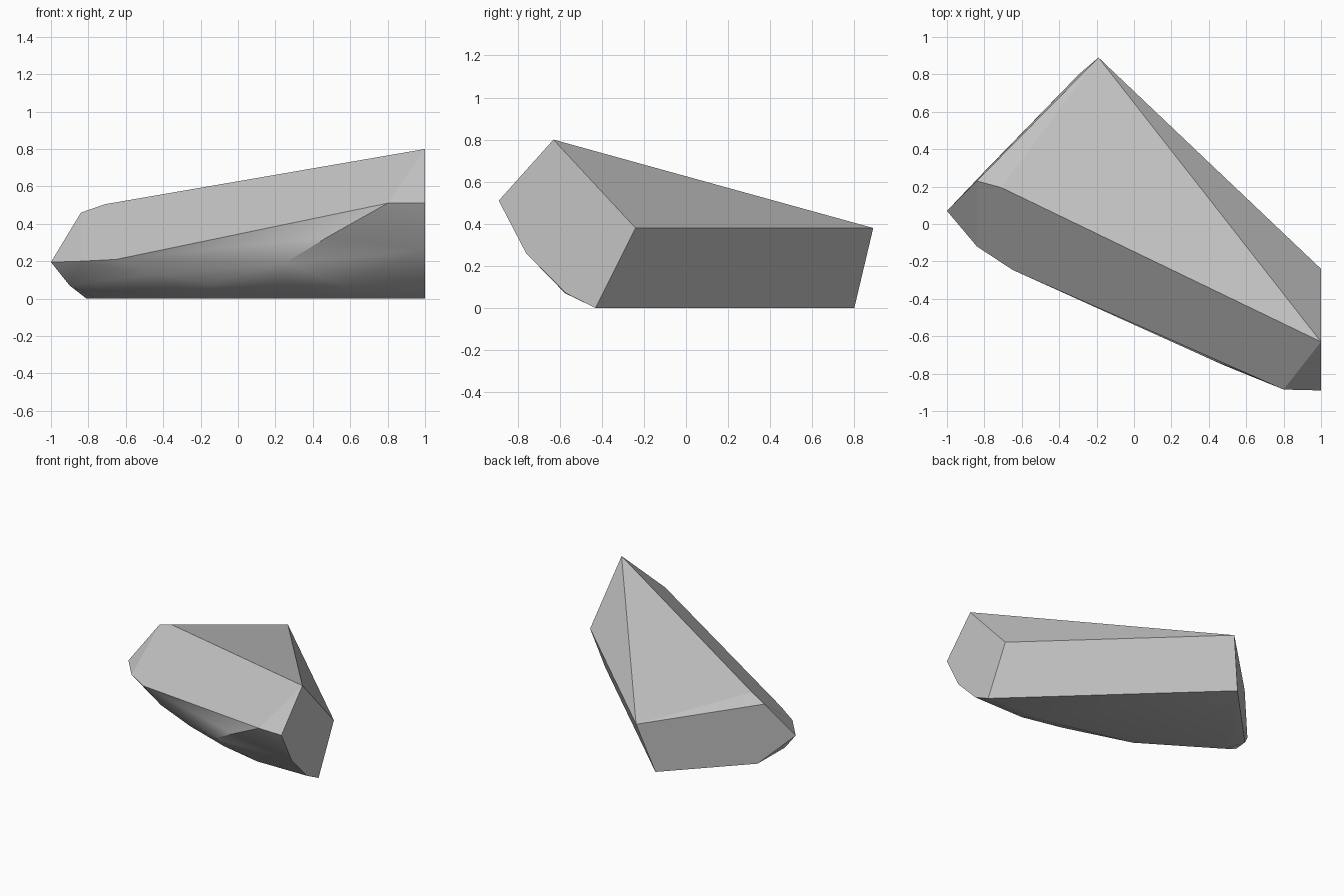
import bpy
import bmesh
import math

default_cube = bpy.data.objects.get("Cube")
if default_cube:
    bpy.data.objects.remove(default_cube, do_unlink=True)


def make_material(name, colour):
    material = bpy.data.materials.new(name)
    material.use_nodes = True
    material.diffuse_color = colour
    material.node_tree.nodes["Principled BSDF"].inputs["Base Color"].default_value = colour
    return material


def hull_object(name, corners, material):
    """Wrap the corner points in a convex hull and merge its flat facets."""
    bm = bmesh.new()
    for corner in corners:
        bm.verts.new(corner)
    hull = bmesh.ops.convex_hull(bm, input=bm.verts[:])
    unused = {item for key in ("geom_interior", "geom_unused")
              for item in hull[key] if isinstance(item, bmesh.types.BMVert)}
    bmesh.ops.delete(bm, geom=list(unused), context="VERTS")
    bmesh.ops.dissolve_limit(bm, angle_limit=math.radians(3),
                             verts=bm.verts[:], edges=bm.edges[:])
    bmesh.ops.recalc_face_normals(bm, faces=bm.faces[:])
    mesh = bpy.data.meshes.new(name)
    bm.to_mesh(mesh)
    bm.free()
    mesh.materials.append(material)
    rock = bpy.data.objects.new(name, mesh)
    bpy.context.collection.objects.link(rock)
    return rock


# Upper ridge: the high corner, the far end and the back peak
ridge = [(1, -.63, .8), (-.71, .195, .505), (-.84, .23, .46),
         (-.19, .89, .38), (1, -.24, .38)]

# Lower rim of the large sloping front facet
front_rim = [(1, -.89, .51), (.8, -.885, .51), (-.65, -.245, .21),
             (-.84, -.12, .2), (-1, .07, .195)]

# Rounded underside between the rim and the base
underside = [(1, -.76, .26), (.48, -.755, .33), (.25, -.635, .19),
             (-.46, -.297, .13), (1, -.57, .07), (.57, -.575, .07),
             (.24, -.518, .08), (-.15, -.38, .08), (-.9, .06, .07)]

# Flat base outline
base = [(1, -.43, 0), (.55, -.43, 0), (-.2, -.25, 0),
        (-.75, .1, 0), (-.81, .27, 0), (-.295, .8, 0)]

stone_grey = make_material("stone grey", (.55, .55, .55, 1))
rock = hull_object("rock", ridge + front_rim + underside + base, stone_grey)

# Soft shading on the worn underside, crisp edges between the large facets
bpy.ops.object.select_all(action="DESELECT")
rock.select_set(True)
bpy.context.view_layer.objects.active = rock
bpy.ops.object.shade_smooth_by_angle(angle=math.radians(30))

# Keep the broad upper facets flat
for face in rock.data.polygons:
    if face.normal.z > .1 or face.normal.x > .9:
        face.use_smooth = False
